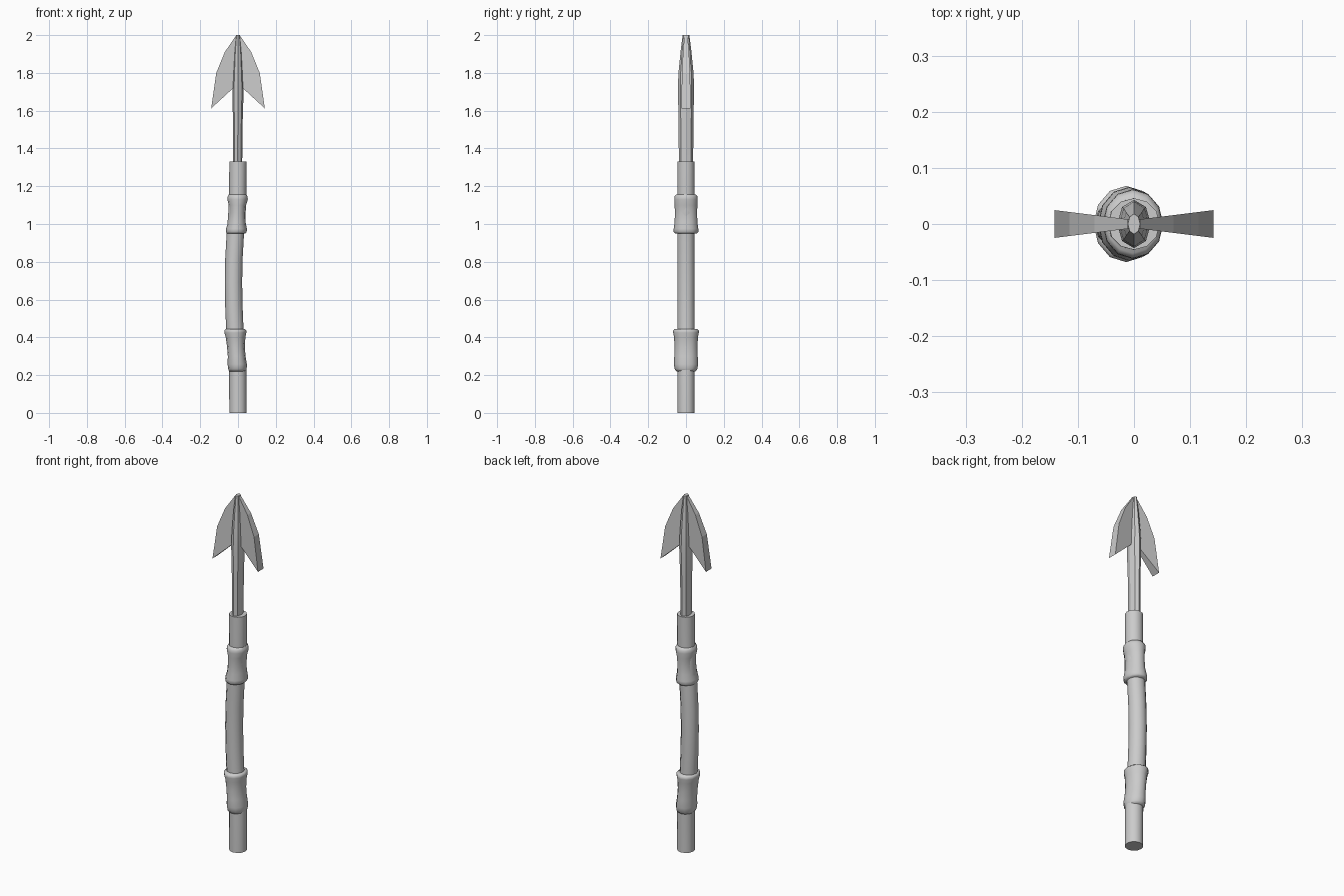
import bpy, bmesh, math


def finish(name, bm, angle=None):
    bmesh.ops.recalc_face_normals(bm, faces=bm.faces)
    mesh = bpy.data.meshes.new(name)
    bm.to_mesh(mesh)
    bm.free()
    obj = bpy.data.objects.new(name, mesh)
    bpy.context.collection.objects.link(obj)
    if angle:
        bpy.ops.object.select_all(action='DESELECT')
        obj.select_set(True)
        bpy.context.view_layer.objects.active = obj
        bpy.ops.object.shade_smooth_by_angle(angle=math.radians(angle))
    return obj


def loft(name, rings, sides, angle):
    """Skin elliptical rings given as (z, centre x, radius x, radius y)."""
    bm = bmesh.new()
    loops = []
    for z, cx, rx, ry in rings:
        loops.append([bm.verts.new((cx + rx * math.cos(2 * math.pi * i / sides),
                                    ry * math.sin(2 * math.pi * i / sides), z))
                      for i in range(sides)])
    for a, b in zip(loops, loops[1:]):
        for i in range(sides):
            j = (i + 1) % sides
            bm.faces.new((a[i], a[j], b[j], b[i]))
    bm.faces.new(loops[0])
    bm.faces.new(loops[-1])
    return finish(name, bm, angle)


# slightly bowed wooden shaft
path = [(0, 0), (0.22, -0.001), (0.34, -0.009), (0.45, -0.017), (0.57, -0.022),
        (0.69, -0.024), (0.81, -0.022), (0.95, -0.014), (1.05, -0.006),
        (1.16, -0.001), (1.33, 0)]
loft("shaft", [(z, x, 0.046, 0.046) for z, x in path], 12, 40)

# pinched grip wraps
loft("lower_wrap", [
    (0.22, -0.003, 0.044, 0.050), (0.232, -0.003, 0.049, 0.060),
    (0.258, -0.004, 0.051, 0.064), (0.30, -0.007, 0.047, 0.062),
    (0.35, -0.011, 0.047, 0.061), (0.40, -0.013, 0.052, 0.063),
    (0.425, -0.014, 0.058, 0.068), (0.437, -0.014, 0.058, 0.068),
    (0.444, -0.015, 0.050, 0.058)], 12, 60)
loft("upper_wrap", [
    (0.95, -0.010, 0.050, 0.058), (0.958, -0.009, 0.055, 0.066),
    (0.975, -0.008, 0.055, 0.065), (1.01, -0.006, 0.046, 0.060),
    (1.06, -0.004, 0.043, 0.059), (1.10, -0.003, 0.046, 0.060),
    (1.13, -0.002, 0.054, 0.062), (1.145, -0.002, 0.053, 0.061),
    (1.157, -0.002, 0.046, 0.052)], 12, 60)

# oval spine of the spear head
loft("head_spine", [
    (1.31, -0.002, 0.024, 0.038), (1.55, -0.001, 0.026, 0.039),
    (1.71, 0, 0.030, 0.043), (1.80, 0, 0.026, 0.040),
    (1.91, 0, 0.020, 0.029), (2.0, 0, 0.011, 0.018)], 8, 30)

# swept-back barbs, thicker towards the outer edge
outline = [(0.0, 1.995), (0.012, 1.995), (0.07, 1.91), (0.115, 1.80),
           (0.142, 1.612), (0.03, 1.715), (0.0, 1.73)]
for side, name in ((-1, "barb_left"), (1, "barb_right")):
    bm = bmesh.new()
    front, back = [[bm.verts.new((side * x, s * (0.007 + 0.125 * x), z))
                    for x, z in outline] for s in (-1, 1)]
    n = len(outline)
    for i in range(n):
        j = (i + 1) % n
        bm.faces.new((front[i], front[j], back[j], back[i]))
    bm.faces.new(front)
    bm.faces.new(back)
    finish(name, bm)
